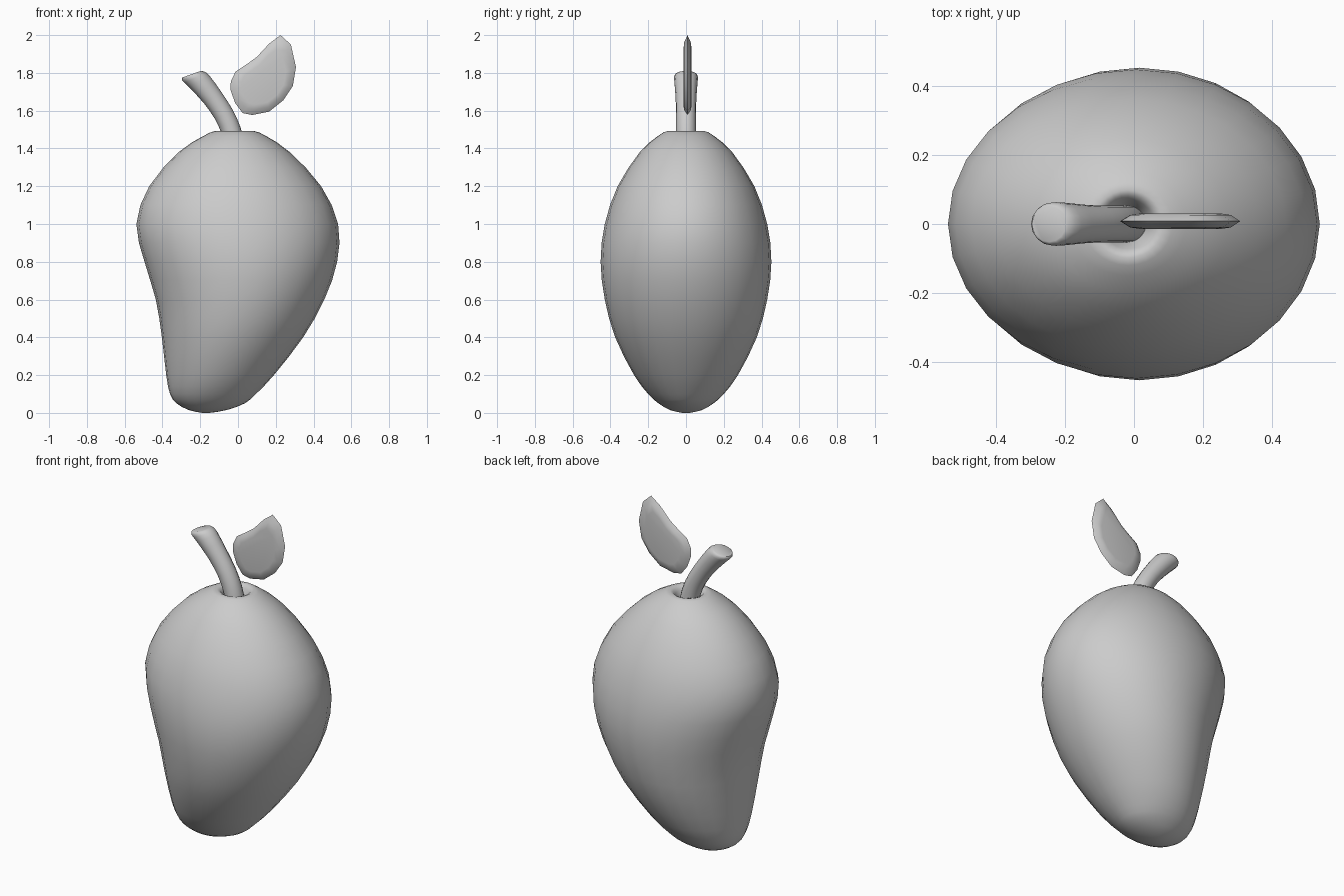
import bpy, bmesh, math
from mathutils import Vector

if "Cube" in bpy.data.objects:
    bpy.data.objects.remove(bpy.data.objects["Cube"])


def catmull(rows, steps):
    """Smoothly resample a list of rows of numbers."""
    out = []
    for i in range(len(rows) - 1):
        p = [Vector(rows[max(0, min(len(rows) - 1, i + k))]) for k in (-1, 0, 1, 2)]
        for s in range(steps):
            t = s / steps
            out.append(0.5 * (2 * p[1] + (p[2] - p[0]) * t
                              + (2 * p[0] - 5 * p[1] + 4 * p[2] - p[3]) * t * t
                              + (3 * p[1] - p[0] - 3 * p[2] + p[3]) * t ** 3))
    out.append(Vector(rows[-1]))
    return out


def loft(name, rings, angle):
    """Skin a list of point rings, cap both ends and shade smooth."""
    bm = bmesh.new()
    loops = [[bm.verts.new(p) for p in ring] for ring in rings]
    n = len(loops[0])
    for a, b in zip(loops, loops[1:]):
        for i in range(n):
            j = (i + 1) % n
            bm.faces.new((a[i], a[j], b[j], b[i]))
    bm.faces.new(loops[0])
    bm.faces.new(loops[-1])
    bmesh.ops.recalc_face_normals(bm, faces=bm.faces)
    mesh = bpy.data.meshes.new(name)
    bm.to_mesh(mesh)
    bm.free()
    obj = bpy.data.objects.new(name, mesh)
    bpy.context.collection.objects.link(obj)
    bpy.ops.object.select_all(action='DESELECT')
    obj.select_set(True)
    bpy.context.view_layer.objects.active = obj
    bpy.ops.object.shade_smooth_by_angle(angle=math.radians(angle))
    return obj


def ellipse(cx, z, rx, ry, n, tilt=0.0):
    """Ring around z, its plane tilted about y."""
    ring = []
    for i in range(n):
        a = 2 * math.pi * i / n
        u = rx * math.cos(a)
        ring.append((cx + u * math.cos(tilt), ry * math.sin(a), z + u * math.sin(tilt)))
    return ring


# Fruit body: height, left x, right x, half depth; ends in the stem dimple
body = [(0.0, -0.19, -0.15, 0.02), (0.015, -0.26, -0.06, 0.085),
        (0.05, -0.325, 0.035, 0.145), (0.1, -0.36, 0.095, 0.2),
        (0.2, -0.38, 0.19, 0.275), (0.4, -0.403, 0.345, 0.375),
        (0.6, -0.435, 0.457, 0.43), (0.8, -0.495, 0.525, 0.452),
        (1.0, -0.538, 0.53, 0.43), (1.2, -0.47, 0.44, 0.362),
        (1.38, -0.315, 0.275, 0.245), (1.465, -0.185, 0.15, 0.15),
        (1.492, -0.12, 0.085, 0.098), (1.47, -0.09, 0.055, 0.072),
        (1.425, -0.07, 0.035, 0.052)]
loft("fruit_body", [ellipse((l + r) / 2, z, (r - l) / 2, d, 28)
                    for z, l, r, d in catmull(body, 2)], 60)

# Curved stem: centre x, height, radius, tilt of the ring
stem = [(-0.015, 1.40, 0.053, 0.3), (-0.035, 1.49, 0.053, 0.36),
        (-0.075, 1.58, 0.053, 0.48), (-0.135, 1.67, 0.055, 0.58),
        (-0.205, 1.755, 0.062, 0.5), (-0.238, 1.784, 0.062, 0.38),
        (-0.246, 1.793, 0.052, 0.34)]
loft("stem", [ellipse(x, z, r, r, 16, t) for x, z, r, t in catmull(stem, 2)], 40)

# Leaf: sharp-edged outline with a raised flat panel on both sides
outline = [(0.225, 2.0), (0.28, 1.95), (0.307, 1.83), (0.29, 1.73), (0.24, 1.655),
           (0.165, 1.595), (0.075, 1.577), (0.025, 1.587), (-0.015, 1.64),
           (-0.04, 1.71), (-0.038, 1.755), (-0.013, 1.807), (0.045, 1.845),
           (0.1, 1.885), (0.165, 1.955)]
CX, CZ, CY = 0.14, 1.75, 0.008


def leaf_ring(scale, y):
    return [(CX + (x - CX) * scale, CY + y, CZ + (z - CZ) * scale) for x, z in outline]


loft("leaf", [leaf_ring(s, y) for s, y in
              ((0.68, -0.022), (0.84, -0.018), (1, 0), (0.84, 0.018), (0.68, 0.022))], 50)
